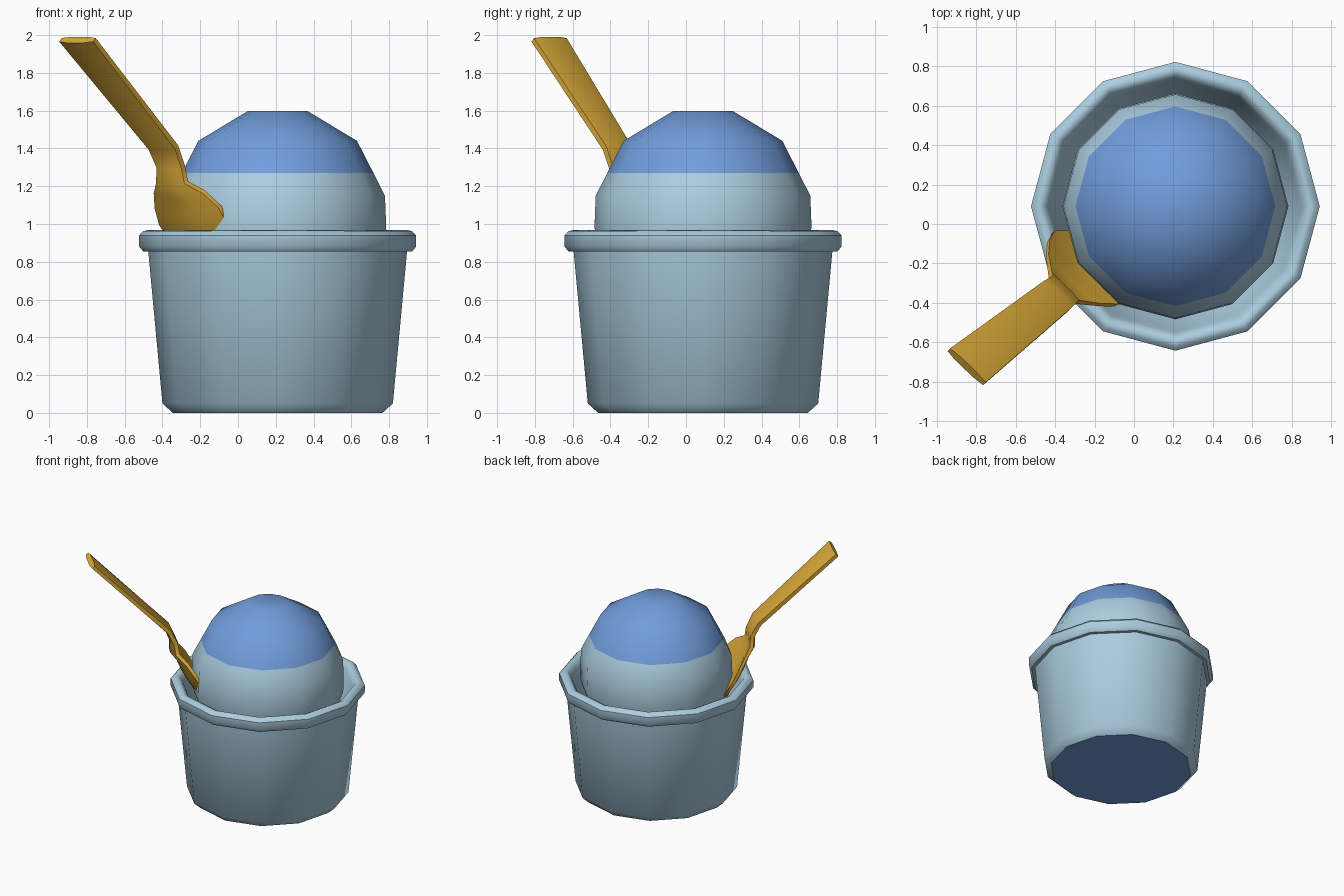
import bpy, bmesh, math
from mathutils import Vector

if "Cube" in bpy.data.objects:
    bpy.data.objects.remove(bpy.data.objects["Cube"])

CX, CY, SIDES = 0.21, 0.09, 12


def material(name, rgb):
    m = bpy.data.materials.new(name)
    m.diffuse_color = (*rgb, 1)
    m.use_nodes = True
    m.node_tree.nodes["Principled BSDF"].inputs["Base Color"].default_value = m.diffuse_color
    return m


PALE = material("pale_blue", (0.41, 0.61, 0.74))
BLUE = material("mid_blue", (0.165, 0.335, 0.71))
GOLD = material("gold", (0.70, 0.40, 0.04))


def loft(name, rings, mats, angle, rule=None):
    """Skin closed rings of points, cap both ends, colour faces by rule."""
    bm = bmesh.new()
    loops = [[bm.verts.new(p) for p in ring] for ring in rings]
    n = len(loops[0])
    for a, b in zip(loops, loops[1:]):
        for i in range(n):
            j = (i + 1) % n
            bm.faces.new((a[i], a[j], b[j], b[i]))
    bm.faces.new(loops[0])
    bm.faces.new(loops[-1])
    bmesh.ops.recalc_face_normals(bm, faces=bm.faces)
    for f in bm.faces:
        f.material_index = rule(f) if rule else 0
    me = bpy.data.meshes.new(name)
    bm.to_mesh(me)
    bm.free()
    for m in mats:
        me.materials.append(m)
    me.shade_smooth()
    me.set_sharp_from_angle(angle=math.radians(angle))
    ob = bpy.data.objects.new(name, me)
    bpy.context.collection.objects.link(ob)
    return ob


def revolve(profile):
    step = 2 * math.pi / SIDES
    return [[(CX + r * math.cos(i * step), CY + r * math.sin(i * step), z)
             for i in range(SIDES)] for r, z in profile]


# cup with rolled rim, blue underside
cup = [(0.555, 0), (0.61, 0.05), (0.685, 0.855), (0.712, 0.855), (0.733, 0.88),
       (0.733, 0.94), (0.712, 0.962), (0.69, 0.967), (0.665, 0.955), (0.645, 0.92),
       (0.63, 0.85), (0.56, 0.70)]
loft("cup", revolve(cup), [PALE, BLUE], 42,
     lambda f: int(f.calc_center_median().z < 0.005))

# ice cream scoop, blue above the colour line
scoop = [(0.16, 1.597), (0.42, 1.44), (0.507, 1.27), (0.568, 1.15),
         (0.574, 1.0), (0.57, 0.88), (0.50, 0.68)]
loft("scoop", revolve(scoop), [PALE, BLUE], 42,
     lambda f: int(f.calc_center_median().z > 1.27))

# spoon: centre, half width, half thickness, depth of the dish
stations = [((-0.85, -0.725, 1.975), 0.125, 0.022, 0.0),
            ((-0.395, -0.365, 1.405), 0.098, 0.026, 0.0),
            ((-0.355, -0.335, 1.30), 0.09, 0.026, 0.005),
            ((-0.35, -0.325, 1.22), 0.105, 0.024, 0.02),
            ((-0.31, -0.285, 1.17), 0.18, 0.02, 0.04),
            ((-0.265, -0.25, 1.09), 0.235, 0.02, 0.06),
            ((-0.23, -0.215, 1.0), 0.25, 0.02, 0.06),
            ((-0.19, -0.18, 0.88), 0.20, 0.02, 0.04),
            ((-0.16, -0.15, 0.80), 0.10, 0.015, 0.01)]
across = Vector((0.72, -0.69, 0)).normalized()
pts = [Vector(s[0]) for s in stations]
rings = []
for k, (_, w, t, dish) in enumerate(stations):
    tangent = pts[min(k + 1, len(pts) - 1)] - pts[max(k - 1, 0)]
    out = tangent.cross(across).normalized()
    if out.dot(Vector((-1, -1, 0))) < 0:
        out = -out
    ring = []
    for side, xs in ((1, (-1, -0.5, 0, 0.5, 1)), (-1, (1, 0.5, 0, -0.5, -1))):
        for x in xs:
            thick = t * (0.6 if abs(x) == 1 else 1)
            ring.append(pts[k] + across * w * x
                        + out * (side * thick + dish * (1 - x * x)))
    rings.append(ring)
loft("spoon", rings, [GOLD], 50)
